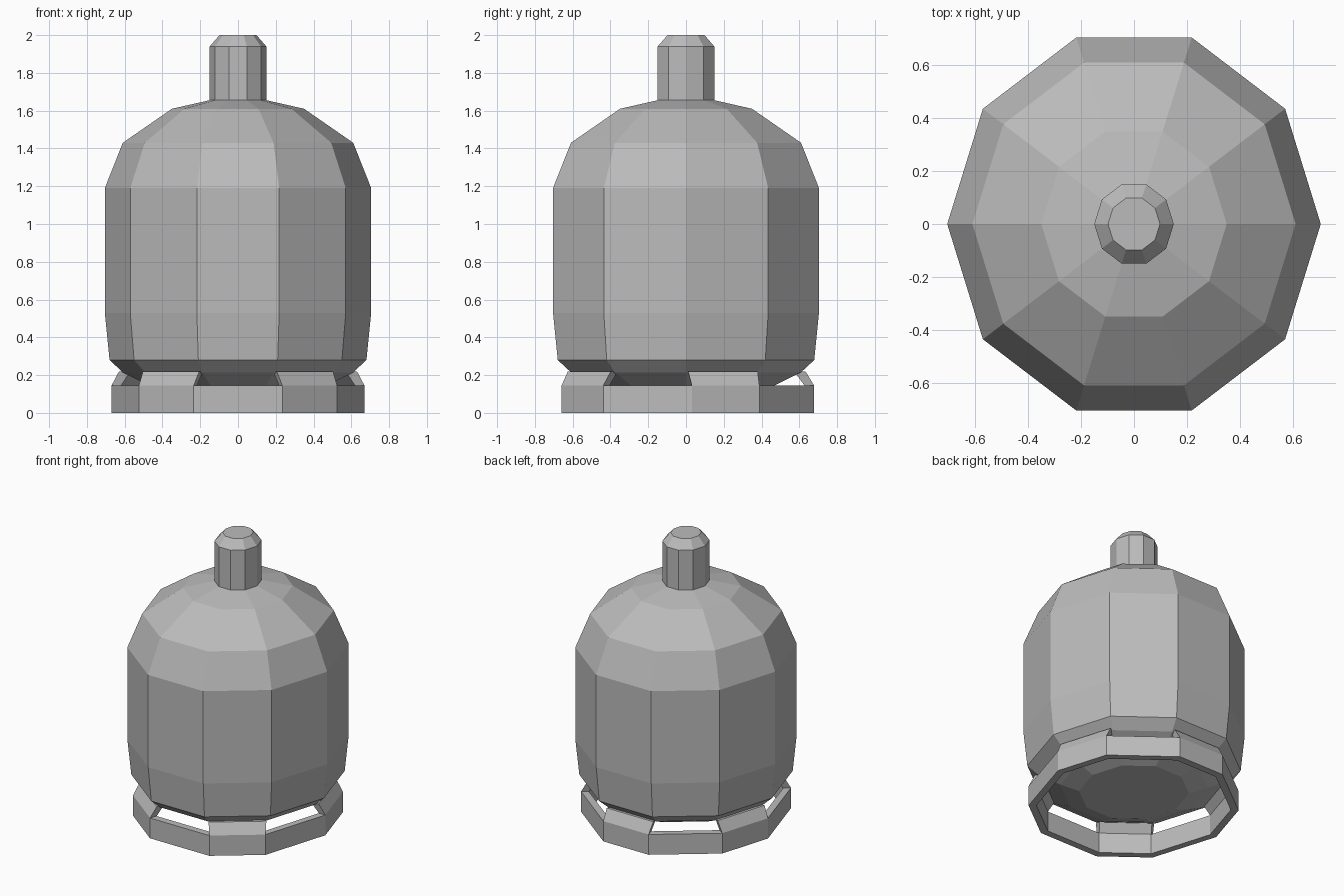
import bpy, bmesh
from math import sin, cos, radians

cube = bpy.data.objects.get("Cube")
if cube:
    bpy.data.objects.remove(cube, do_unlink=True)

DEPTH = 1.05  # everything is slightly deeper than wide

grey = bpy.data.materials.new("grey_metal")
grey.use_nodes = True
grey.diffuse_color = (0.5, 0.5, 0.5, 1)
grey.node_tree.nodes["Principled BSDF"].inputs["Base Color"].default_value = (0.5, 0.5, 0.5, 1)


def point(bm, radius, angle, z):
    a = radians(angle)
    return bm.verts.new((radius * cos(a), radius * sin(a) * DEPTH, z))


def finish(bm, name):
    bmesh.ops.recalc_face_normals(bm, faces=bm.faces)
    mesh = bpy.data.meshes.new(name)
    bm.to_mesh(mesh)
    bm.free()
    mesh.materials.append(grey)
    obj = bpy.data.objects.new(name, mesh)
    bpy.context.collection.objects.link(obj)


def bridge(bm, low, high):
    n = len(low)
    for i in range(n):
        j = (i + 1) % n
        bm.faces.new((low[i], low[j], high[j], high[i]))


def lathe(name, profile, sides=10):
    """Capped solid of revolution from (radius, z) pairs."""
    bm = bmesh.new()
    rings = [[point(bm, r, 360 * i / sides, z) for i in range(sides)] for r, z in profile]
    for low, high in zip(rings, rings[1:]):
        bridge(bm, low, high)
    bm.faces.new(rings[0])
    bm.faces.new(rings[-1])
    finish(bm, name)


# Tank with domed ends, and the valve on top
lathe("tank_body", [(0.35, 0.10), (0.47, 0.145), (0.61, 0.215), (0.68, 0.28),
                    (0.705, 0.53), (0.705, 1.19), (0.61, 1.43), (0.35, 1.61), (0.13, 1.66)])
lathe("valve", [(0.15, 1.64), (0.15, 1.94), (0.098, 2.0)])

# Foot ring: five narrow sides that carry tabs, five wider open sides
TABS = [18 + 72 * k for k in range(5)]
corners = [c + s * 15.5 for c in TABS for s in (-1, 1)]
bm = bmesh.new()
loops = [[point(bm, r, a, z) for a in corners]
         for r, z in ((0.67, 0), (0.67, 0.145), (0.62, 0.145), (0.62, 0))]
for a, b in zip(loops, loops[1:] + loops[:1]):
    bridge(bm, a, b)
finish(bm, "foot_ring")

# Tabs leaning inward from the ring to the tank
for k, centre in enumerate(TABS):
    bm = bmesh.new()
    low, high = [[point(bm, r, centre + s * half, z)
                  for r, s in ((outer, -1), (outer, 1), (inner, 1), (inner, -1))]
                 for outer, inner, half, z in ((0.67, 0.62, 15.5, 0.145), (0.63, 0.57, 17, 0.22))]
    bridge(bm, low, high)
    bm.faces.new(low)
    bm.faces.new(high)
    finish(bm, f"foot_tab_{k + 1}")
